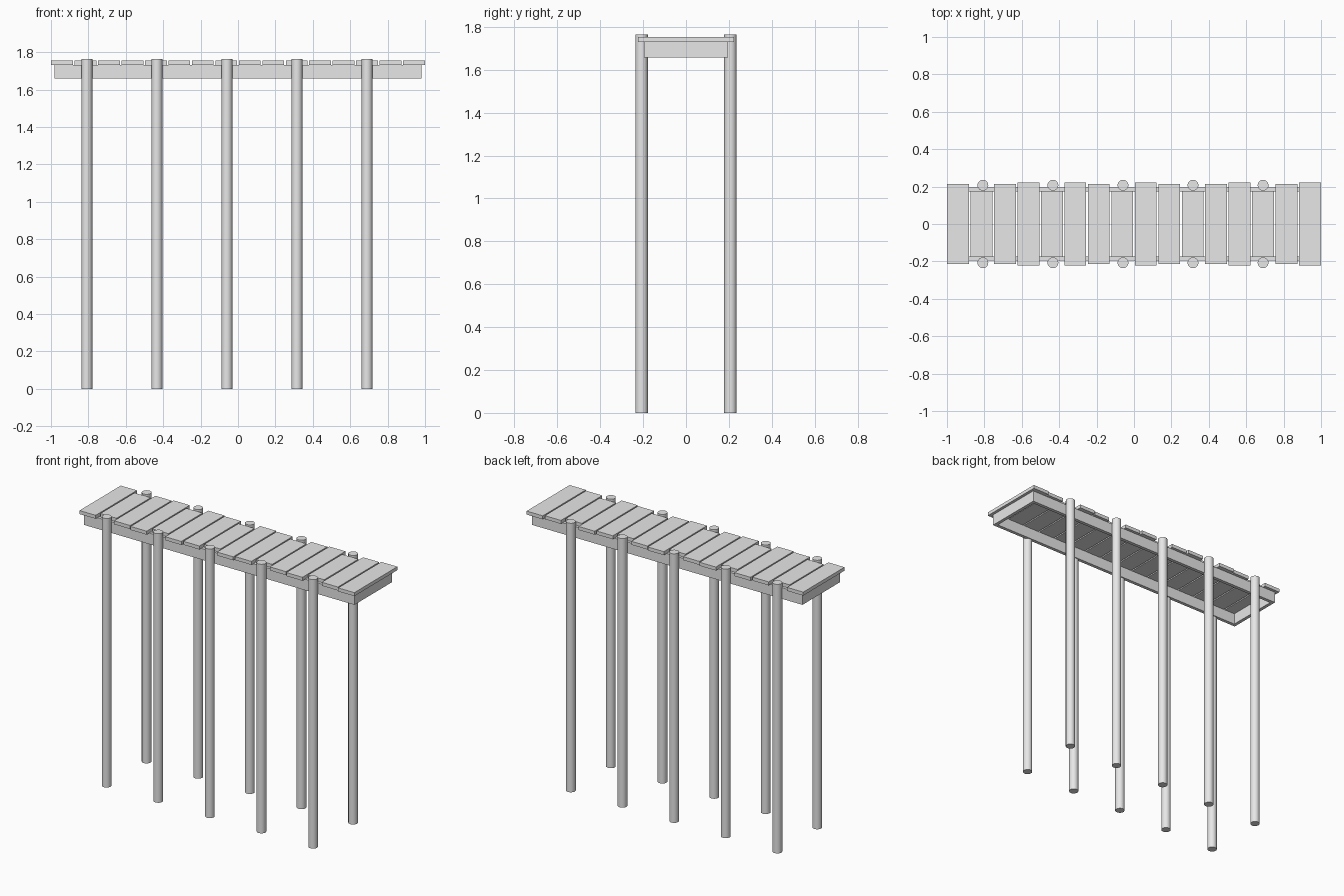
import bpy

if "Cube" in bpy.data.objects:
    bpy.data.objects.remove(bpy.data.objects["Cube"])

# One plain grey for the whole pier
grey = bpy.data.materials.new("plain grey")
grey.diffuse_color = (0.8, 0.8, 0.8, 1)
grey.use_nodes = True
grey.node_tree.nodes["Principled BSDF"].inputs["Base Color"].default_value = grey.diffuse_color


def box(name, x0, x1, y0, y1, z0, z1):
    bpy.ops.mesh.primitive_cube_add(
        size=1, location=((x0 + x1) / 2, (y0 + y1) / 2, (z0 + z1) / 2))
    ob = bpy.context.object
    ob.name = name
    ob.scale = (x1 - x0, y1 - y0, z1 - z0)
    bpy.ops.object.transform_apply(location=False, rotation=False, scale=True)
    ob.data.materials.append(grey)
    return ob


PLANKS = 16
WIDTH = 0.117
PITCH = (2 - WIDTH) / (PLANKS - 1)
POST_R, POST_Y, POST_TOP = 0.029, 0.207, 1.764
BEAM_LO, DECK_LO, DECK_HI = 1.658, 1.731, 1.754
BEAM_X, BEAM_Y, BEAM_T = 0.981, 0.195, 0.022

# Deck planks: every third one is short, to fit between a pair of posts
LONGER = {3, 5, 8, 12, 15}
for i in range(PLANKS):
    x = -1 + i * PITCH
    half = 0.177 if i % 3 == 1 else 0.223 if i in LONGER else 0.214
    box(f"plank_{i + 1}", x, x + WIDTH, -half, half, DECK_LO, DECK_HI)

# Frame beams under the deck: long sides and ends
for s, side in ((-1, "front"), (1, "back")):
    y0, y1 = sorted((s * BEAM_Y, s * (BEAM_Y - BEAM_T)))
    box(f"{side}_beam", -BEAM_X, BEAM_X, y0, y1, BEAM_LO, DECK_LO)
inner = BEAM_Y - BEAM_T
for s, side in ((-1, "left"), (1, "right")):
    x0, x1 = sorted((s * BEAM_X, s * (BEAM_X - BEAM_T)))
    box(f"{side}_end_beam", x0, x1, -inner, inner, BEAM_LO, DECK_LO)

# Round posts in pairs
for i in range(5):
    for s, side in ((-1, "front"), (1, "back")):
        bpy.ops.mesh.primitive_cylinder_add(
            vertices=24, radius=POST_R, depth=POST_TOP,
            location=(-0.808 + i * 0.3745, s * POST_Y, POST_TOP / 2))
        post = bpy.context.object
        post.name = f"{side}_post_{i + 1}"
        post.data.materials.append(grey)
        bpy.ops.object.shade_smooth_by_angle()
